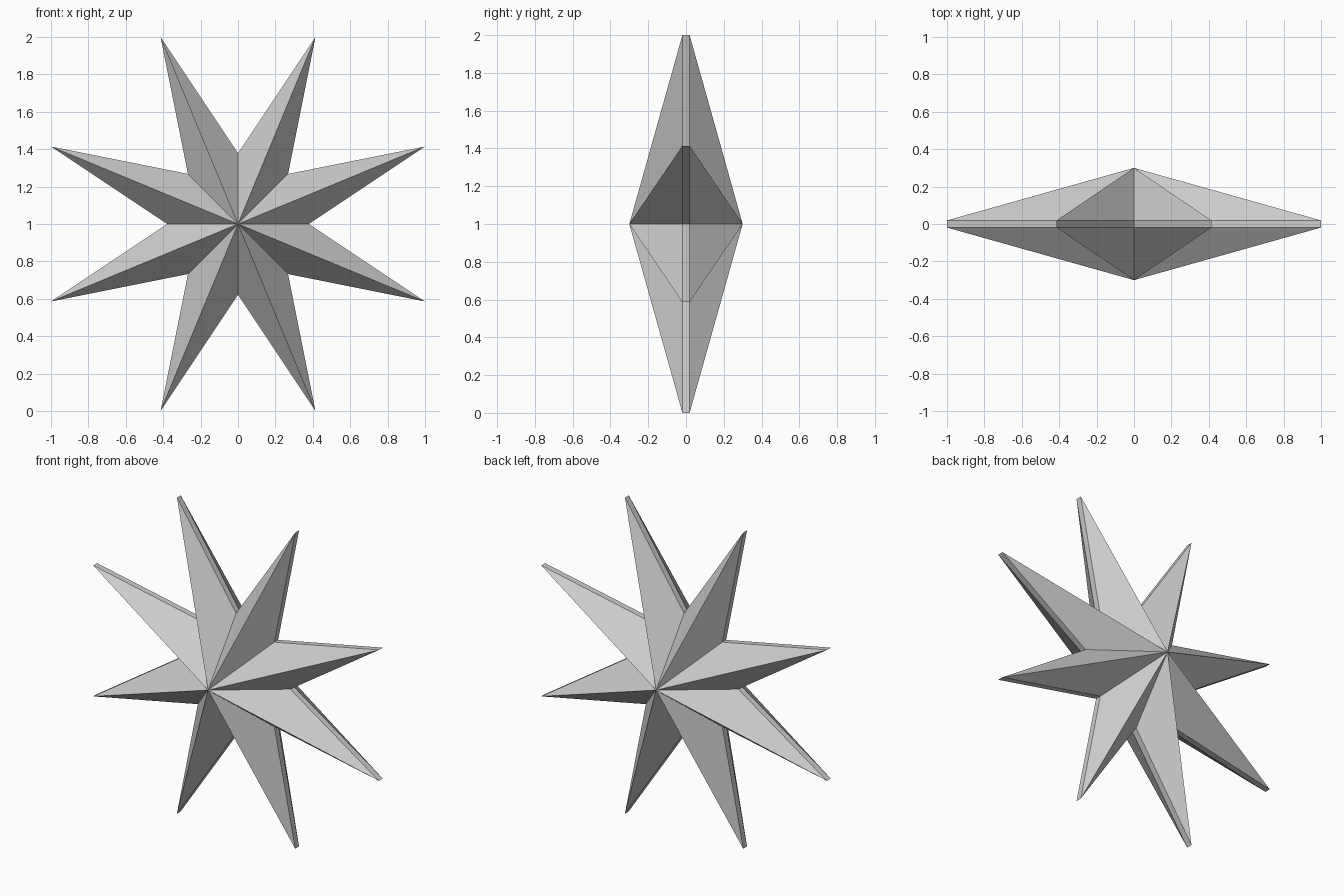
import bpy, bmesh
from math import pi, sin, cos

if "Cube" in bpy.data.objects:
    bpy.data.objects.remove(bpy.data.objects["Cube"])

POINTS = 8
OUTER = 1 / cos(pi / 8)      # tip radius, so the star spans 2 units
INNER = OUTER * 0.35         # valley radius
APEX = 0.30                  # half depth at the centre
RIM = 0.019                  # half thickness of the thin edge

bm = bmesh.new()


# Star outline at a given depth, alternating valleys and tips
def star_ring(y):
    ring = []
    for i in range(POINTS * 2):
        r = OUTER if i % 2 else INNER
        a = i * pi / POINTS
        ring.append(bm.verts.new((r * cos(a), y, 1 + r * sin(a))))
    return ring


front, back = star_ring(-RIM), star_ring(RIM)
front_apex = bm.verts.new((0, -APEX, 1))
back_apex = bm.verts.new((0, APEX, 1))

# Front facets, rim strip and back facets
for i in range(POINTS * 2):
    j = (i + 1) % (POINTS * 2)
    bm.faces.new((front_apex, front[i], front[j]))
    bm.faces.new((front[i], back[i], back[j], front[j]))
    bm.faces.new((back_apex, back[j], back[i]))

bmesh.ops.recalc_face_normals(bm, faces=bm.faces)
mesh = bpy.data.meshes.new("eight_point_star")
bm.to_mesh(mesh)
bm.free()
star = bpy.data.objects.new("eight_point_star", mesh)
bpy.context.collection.objects.link(star)
